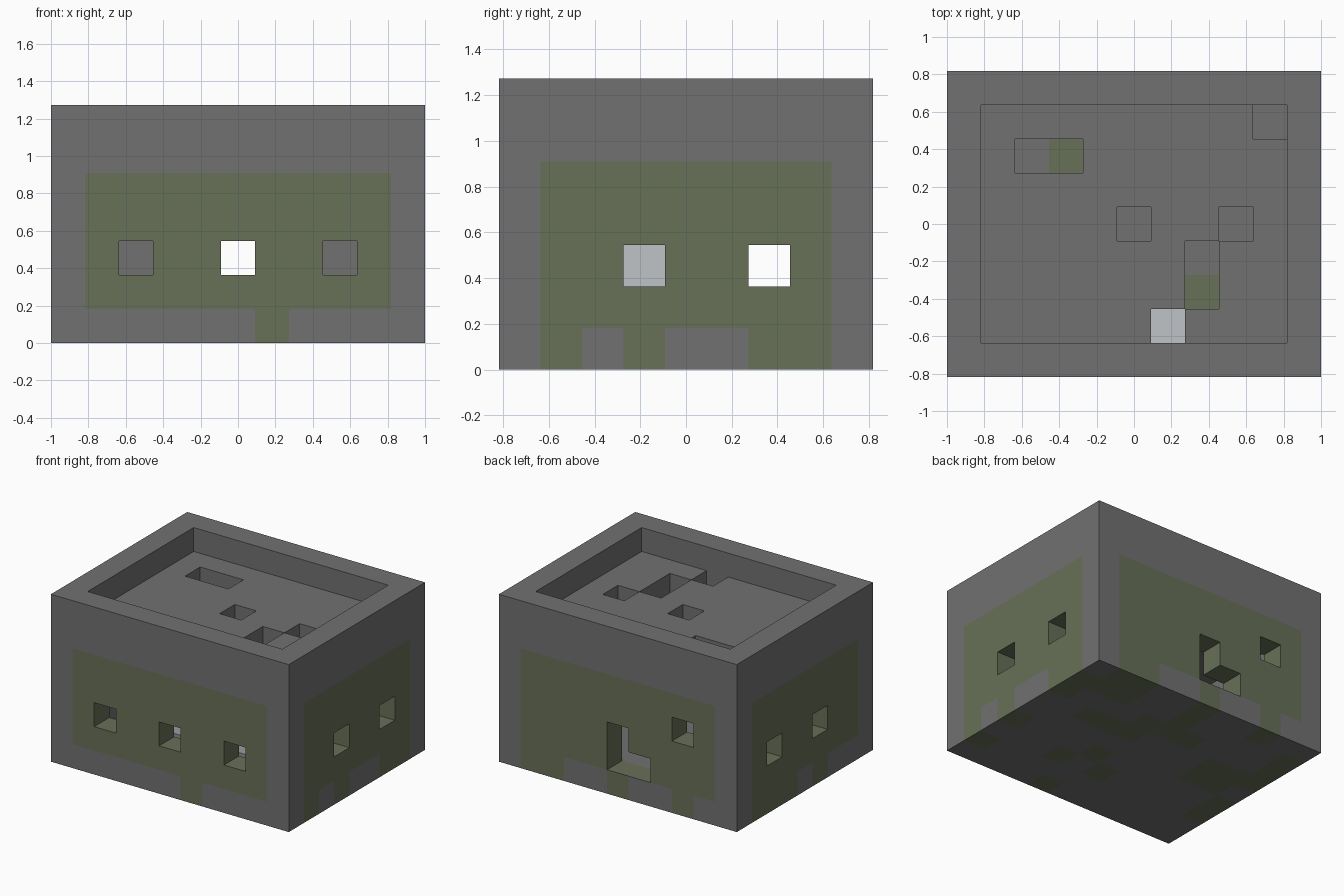
import bpy
import bmesh
from mathutils import Vector

if "Cube" in bpy.data.objects:
    bpy.data.objects.remove(bpy.data.objects["Cube"], do_unlink=True)

NX, NY, NZ = 11, 9, 7
S = 2 / NX


def make_material(name, rgb):
    mat = bpy.data.materials.new(name)
    mat.use_nodes = True
    mat.diffuse_color = (*rgb, 1)
    mat.node_tree.nodes["Principled BSDF"].inputs["Base Color"].default_value = (*rgb, 1)
    return mat


stone = make_material("grey stone", (0.165, 0.165, 0.165))
moss = make_material("moss green", (0.137, 0.16, 0.095))
pale = make_material("pale grey", (0.52, 0.55, 0.57))

# Openings in the walls and roof, as block positions
front_windows = {(i, 0, 2) for i in (2, 5, 8)}
side_windows = {(i, j, 2) for i in (0, NX - 1) for j in (3, 6)}
back_openings = {(5, 8, 1), (5, 8, 2), (4, 8, 1), (2, 8, 3)}
roof_holes = {(i, j, 5) for i, j in
              ((2, 6), (3, 6), (5, 4), (8, 4), (7, 2), (7, 3), (6, 1), (9, 7))}
openings = front_windows | side_windows | back_openings | roof_holes

# Moss at the foot of each wall, on the room floor and underneath
foot = {(0, -1): {6}, (0, 1): {2, 5, 8, 9}, (1, 0): {1, 3, 6, 7}, (-1, 0): {3, 5, 6, 7}}
floor_moss = {(3, 6), (7, 2)}
under_moss = {(9, 7), (8, 7), (8, 5), (7, 5), (6, 5), (7, 2), (6, 3), (5, 2),
              (6, 6), (5, 6), (4, 6), (5, 7), (2, 5), (1, 5), (2, 4), (1, 4),
              (0, 7), (0, 2)}
for (dx, dy), cells in foot.items():
    for c in cells:
        under_moss.add((c, 0 if dy < 0 else NY - 1) if dy else (0 if dx < 0 else NX - 1, c))


def on_wall(i, j):
    return i in (0, NX - 1) or j in (0, NY - 1)


def inside_grid(p):
    return 0 <= p[0] < NX and 0 <= p[1] < NY and 0 <= p[2] < NZ


def is_solid(p):
    i, j, k = p
    if not inside_grid(p) or p in openings:
        return False
    return on_wall(i, j) or k in (0, 5)


def is_mossy(cell, d):
    i, j, k = cell
    n = tuple(a + b for a, b in zip(cell, d))
    if inside_grid(n):
        if d[2] == 1 and k == 0 and not on_wall(i, j):
            return (i, j) in floor_moss
        return n in openings and n[2] < 5      # window reveals
    if d[2]:
        return d[2] < 0 and (i, j) in under_moss
    along, count = (j, NY) if d[0] else (i, NX)
    if k == 0:
        return along in foot[d[:2]]
    return k < 5 and 0 < along < count - 1


def add_face(bm, cell, d, mat):
    # One square of a block, wound so that it faces along d
    n = Vector(d)
    u = Vector((d[1], d[2], d[0]))
    v = n.cross(u)
    mid = Vector((cell[0] - NX / 2 + 0.5, cell[1] - NY / 2 + 0.5, cell[2] + 0.5)) + n / 2
    corners = [mid + (u * a + v * b) / 2 for a, b in ((-1, -1), (1, -1), (1, 1), (-1, 1))]
    face = bm.faces.new([bm.verts.new(c * S) for c in corners])
    face.material_index = mat


def build(name, cells, mats, rule):
    bm = bmesh.new()
    directions = [(1, 0, 0), (-1, 0, 0), (0, 1, 0), (0, -1, 0), (0, 0, 1), (0, 0, -1)]
    for cell in cells:
        for d in directions:
            n = tuple(a + b for a, b in zip(cell, d))
            if n not in cells:
                add_face(bm, cell, d, rule(cell, d))
    bmesh.ops.remove_doubles(bm, verts=bm.verts, dist=0.001)
    mesh = bpy.data.meshes.new(name)
    bm.to_mesh(mesh)
    bm.free()
    for m in mats:
        mesh.materials.append(m)
    obj = bpy.data.objects.new(name, mesh)
    bpy.context.collection.objects.link(obj)
    return obj


# Hollow room with a sunken roof and a raised rim
room = {(i, j, k) for i in range(NX) for j in range(NY) for k in range(NZ)
        if is_solid((i, j, k))}
build("stone_room", room, [stone, moss], lambda c, d: int(is_mossy(c, d)))

# Pale blocks standing on the room floor
for label, cells in (("pale_pillar_left", {(6, 3, 1), (6, 3, 2)}),
                     ("pale_pillar_right", {(3, 3, 1), (3, 3, 2)}),
                     ("pale_block_front", {(6, 1, 1)})):
    build(label, cells, [pale], lambda c, d: 0)
